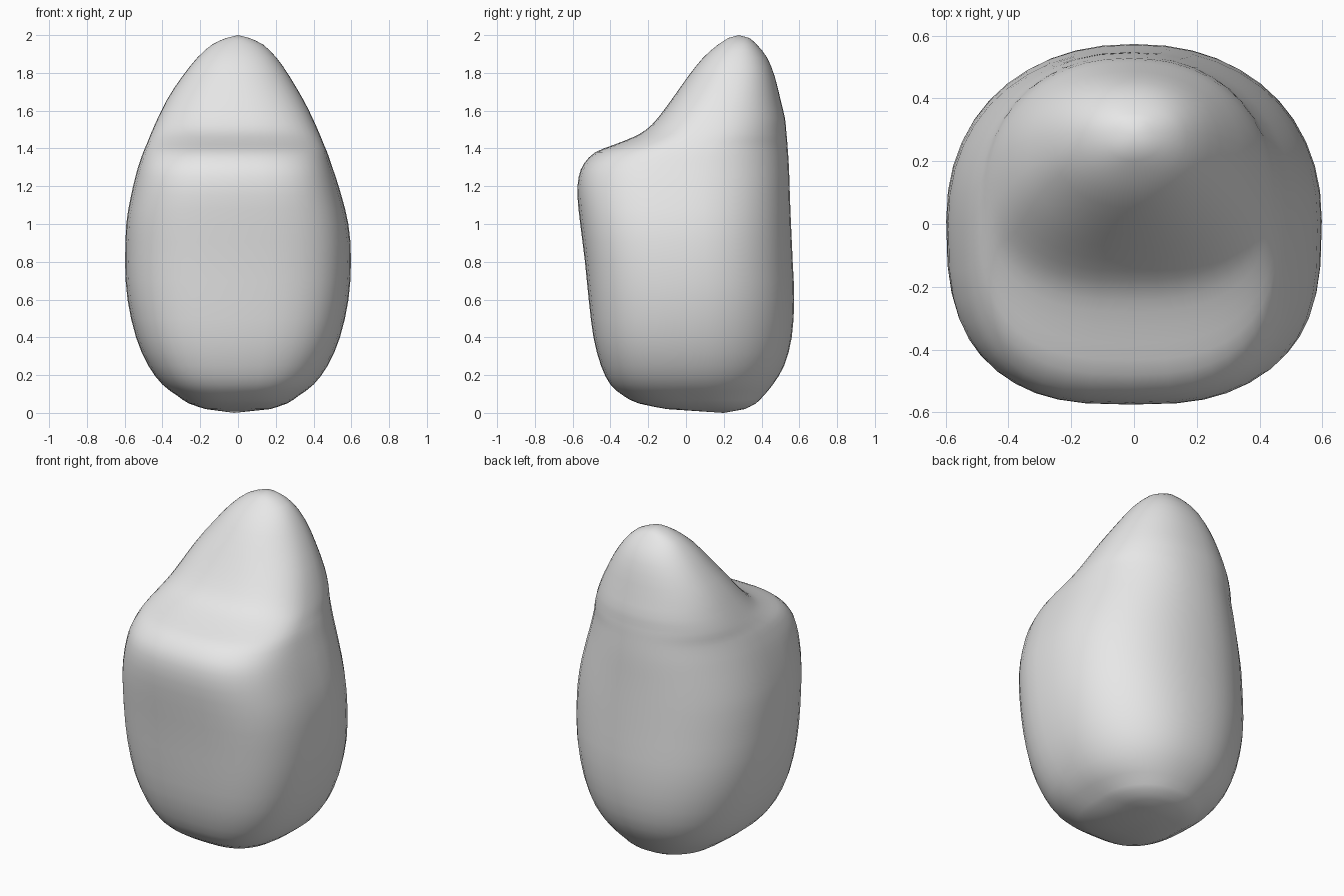
import bpy
import bmesh
import math

# Remove only the default cube
default_cube = bpy.data.objects.get("Cube")
if default_cube:
    bpy.data.objects.remove(default_cube, do_unlink=True)

SEGMENTS = 44
SUBSTEPS = 2

# Horizontal sections: height, half width, front y, back y, y of widest point
SECTIONS = [
    (.02, .17, -.10, .31, .15),
    (.05, .26, -.25, .37, .10),
    (.09, .32, -.33, .41, .06),
    (.15, .40, -.40, .46, .04),
    (.25, .475, -.45, .52, .03),
    (.4, .54, -.49, .56, .02),
    (.6, .585, -.515, .573, .02),
    (.8, .598, -.535, .565, .01),
    (1, .588, -.56, .556, 0),
    (1.15, .557, -.575, .55, 0),
    (1.25, .53, -.568, .547, 0),
    (1.32, .508, -.54, .544, .01),
    (1.38, .487, -.48, .54, .03),
    (1.42, .47, -.38, .537, .06),
    (1.46, .454, -.28, .534, .10),
    (1.5, .437, -.21, .53, .13),
    (1.56, .41, -.15, .524, .16),
    (1.66, .36, -.075, .50, .20),
    (1.78, .285, .01, .47, .24),
    (1.88, .21, .09, .43, .26),
    (1.95, .135, .17, .375, .28),
    (1.985, .06, .225, .335, .28),
]


def blend(a, b, c, d, t):
    """Smooth curve between b and c, with a and d as outer neighbours."""
    return b + 0.5 * t * (c - a + t * (2 * a - 5 * b + 4 * c - d
                                       + t * (3 * (b - c) + d - a)))


def refine(rows, steps):
    """Add smoothly blended sections between the given ones."""
    result = []
    last = len(rows) - 1
    for i in range(last):
        near = [rows[max(i - 1, 0)], rows[i], rows[i + 1], rows[min(i + 2, last)]]
        for step in range(steps):
            result.append([blend(*values, step / steps) for values in zip(*near)])
    return result + [rows[last]]


def signed_power(value, exponent):
    return math.copysign(abs(value) ** exponent, value)


def add_ring(bm, section):
    """One rounded-square ring, squarer at the front than at the back."""
    z, half_width, front, back, middle = section
    toward_top = min(max((z - 1.3) / 0.5, 0), 1)
    lean = -0.015 * min(max((z - 0.9) / 0.4, 0), 1) * min(1, (2 - z) / 0.3)
    ring = []
    for i in range(SEGMENTS):
        angle = math.tau * i / SEGMENTS
        s, c = math.sin(angle), math.cos(angle)
        squareness = 2.2 if s > 0 else 2.9 - 0.8 * toward_top
        depth = back - middle if s > 0 else middle - front
        x = lean + half_width * signed_power(c, 2 / squareness)
        y = middle + depth * signed_power(s, 2 / squareness)
        ring.append(bm.verts.new((x, y, z)))
    return ring


def close_ring(bm, ring, tip):
    """Fan of triangles from a ring to one end point."""
    centre = bm.verts.new(tip)
    for i, vert in enumerate(ring):
        bm.faces.new((vert, ring[(i + 1) % len(ring)], centre))


# Stone body: lofted rings, closed at the peak and the base
bm = bmesh.new()
rings = [add_ring(bm, section) for section in refine(SECTIONS, SUBSTEPS)]
for lower, upper in zip(rings, rings[1:]):
    for i in range(SEGMENTS):
        j = (i + 1) % SEGMENTS
        bm.faces.new((lower[i], lower[j], upper[j], upper[i]))
close_ring(bm, rings[0], (-.02, .2, 0))
close_ring(bm, rings[-1], (0, .28, 2))
bmesh.ops.recalc_face_normals(bm, faces=bm.faces)

mesh = bpy.data.meshes.new("stone_body")
bm.to_mesh(mesh)
bm.free()
stone = bpy.data.objects.new("stone_body", mesh)
bpy.context.collection.objects.link(stone)

# Plain grey material
grey = bpy.data.materials.new("stone_grey")
grey.use_nodes = True
colour = (0.8, 0.8, 0.8, 1)
grey.diffuse_color = colour
grey.node_tree.nodes["Principled BSDF"].inputs["Base Color"].default_value = colour
mesh.materials.append(grey)

# Smooth shading
bpy.ops.object.select_all(action="DESELECT")
stone.select_set(True)
bpy.context.view_layer.objects.active = stone
bpy.ops.object.shade_smooth_by_angle(angle=math.radians(50))
